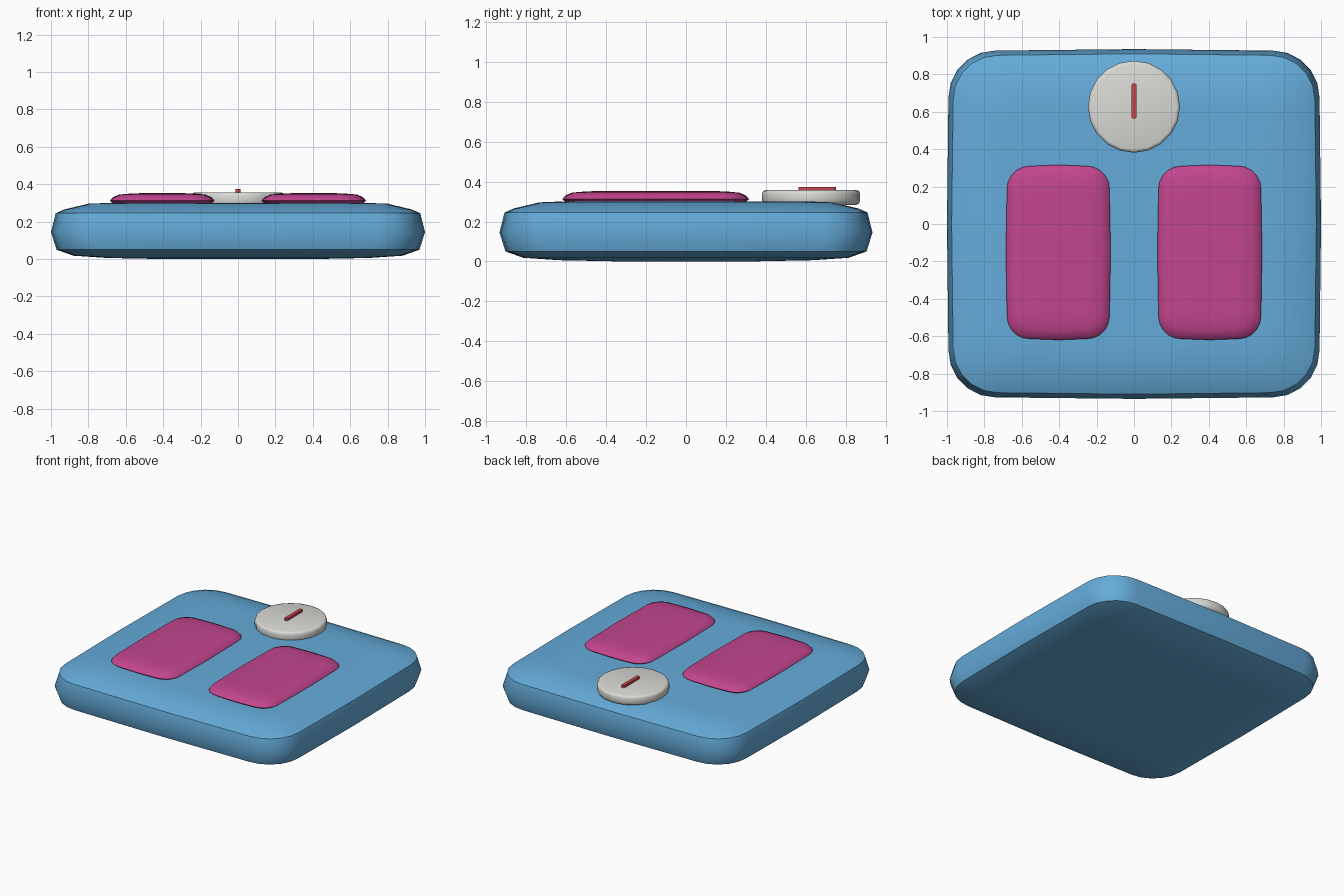
import bpy, bmesh, math

cube = bpy.data.objects.get("Cube")
if cube:
    bpy.data.objects.remove(cube, do_unlink=True)


def material(name, r, g, b):
    m = bpy.data.materials.new(name)
    m.use_nodes = True
    m.diffuse_color = (r, g, b, 1)
    m.node_tree.nodes["Principled BSDF"].inputs["Base Color"].default_value = (r, g, b, 1)
    return m


BLUE = material("sky blue", 0.13, 0.41, 0.70)
PINK = material("magenta", 0.54, 0.06, 0.27)
GREY = material("light grey", 0.70, 0.70, 0.67)
RED = material("red", 0.57, 0.06, 0.07)


def rounded_rect(hx, hy, radius, steps, bulge=0.0):
    """Outline of a rounded rectangle whose sides swell a little at the middle."""
    points = []
    for quarter, (sx, sy) in enumerate([(1, 1), (-1, 1), (-1, -1), (1, -1)]):
        for i in range(steps + 1):
            a = math.pi / 2 * (quarter + i / steps)
            points.append((sx * (hx - bulge - radius) + radius * math.cos(a),
                           sy * (hy - bulge - radius) + radius * math.sin(a)))
        # middle of the side that follows this corner
        a = math.pi / 2 * (quarter + 1)
        points.append((hx * round(math.cos(a)), hy * round(math.sin(a))))
    return points


def loft(name, rings, location, mat, angle):
    """Skin a stack of (outline, z) rings and cap both ends."""
    bm = bmesh.new()
    loops = [[bm.verts.new((x, y, z)) for x, y in outline] for outline, z in rings]
    n = len(loops[0])
    for low, high in zip(loops, loops[1:]):
        for i in range(n):
            j = (i + 1) % n
            bm.faces.new((low[i], low[j], high[j], high[i]))
    bm.faces.new(loops[0][::-1])
    bm.faces.new(loops[-1])
    mesh = bpy.data.meshes.new(name)
    bm.to_mesh(mesh)
    bm.free()
    obj = bpy.data.objects.new(name, mesh)
    obj.location = location
    mesh.materials.append(mat)
    bpy.context.collection.objects.link(obj)
    bpy.ops.object.select_all(action='DESELECT')
    obj.select_set(True)
    bpy.context.view_layer.objects.active = obj
    bpy.ops.object.shade_smooth_by_angle(angle=math.radians(angle))
    return obj


def cushion(name, hx, hy, radius, profile, location, mat, bulge, angle=50):
    """Rounded slab: profile lists (inset, z) from bottom to top."""
    rings = [(rounded_rect(hx - d, hy - d, max(radius - d * 0.5, 0.03), 5, bulge), z)
             for d, z in profile]
    return loft(name, rings, location, mat, angle)


# Platform
cushion("platform", 1.0, 0.935, 0.25,
        [(0.60, 0.0), (0.30, 0.006), (0.12, 0.018), (0.03, 0.05), (0.0, 0.145),
         (0.025, 0.245), (0.07, 0.265), (0.20, 0.296), (0.30, 0.30)],
        (0, 0, 0), BLUE, 0.008)

# Foot pads
for side, x in (("left", 0.405), ("right", -0.405)):
    cushion(side + "_foot_pad", 0.28, 0.468, 0.12,
            [(0.02, 0.295), (0.0, 0.312), (0.015, 0.33), (0.05, 0.345),
             (0.12, 0.351), (0.2, 0.353)],
            (x, -0.152, 0), PINK, 0.006)

# Dial
SIDES = 20
dial = [([(r * math.cos(math.tau * i / SIDES), r * math.sin(math.tau * i / SIDES))
          for i in range(SIDES)], z)
        for r, z in [(0.225, 0.283), (0.24, 0.29), (0.246, 0.305),
                     (0.246, 0.34), (0.24, 0.353), (0.228, 0.357)]]
loft("dial", dial, (0, 0.627, 0), GREY, 50)

# Pointer on the dial
pointer = rounded_rect(0.013, 0.094, 0.01, 3)
loft("pointer", [(pointer, 0.35), (pointer, 0.374)], (0, 0.657, 0), RED, 40)
